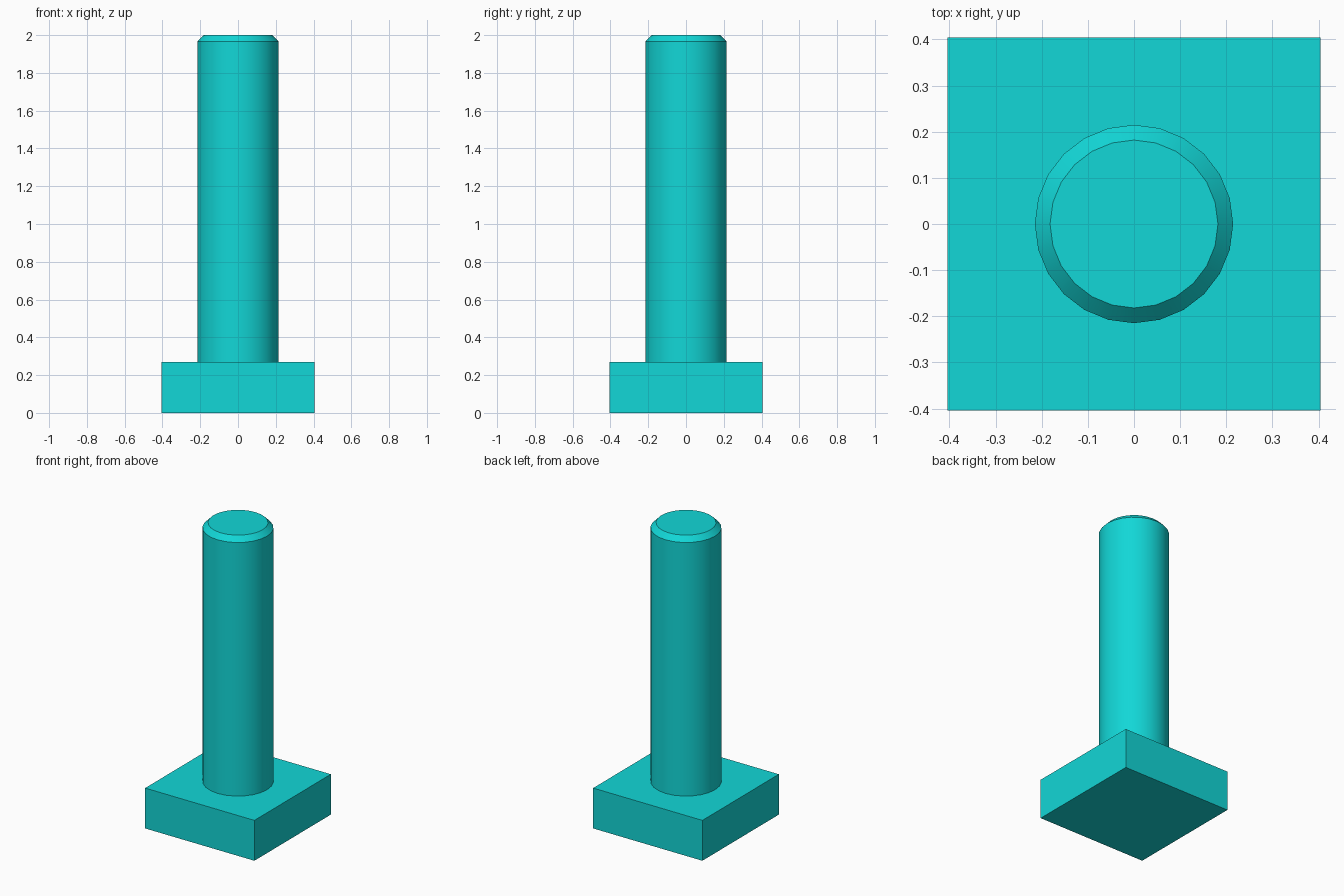
import bpy
import math

cube = bpy.data.objects.get("Cube")
if cube:
    bpy.data.objects.remove(cube, do_unlink=True)

SIDES = 24
RADIUS = 0.215

teal = bpy.data.materials.new("teal")
teal.use_nodes = True
colour = (0.006, 0.68, 0.68, 1)
teal.diffuse_color = colour
teal.node_tree.nodes["Principled BSDF"].inputs["Base Color"].default_value = colour


def finish(name, smooth=True):
    obj = bpy.context.object
    obj.name = name
    obj.data.materials.append(teal)
    if smooth:
        bpy.ops.object.shade_smooth_by_angle(angle=math.radians(30))
    return obj


def round_section(name, bottom, top, top_radius=RADIUS, cap="NGON"):
    bpy.ops.mesh.primitive_cone_add(
        vertices=SIDES, radius1=RADIUS, radius2=top_radius, depth=top - bottom,
        end_fill_type=cap, location=(0, 0, (bottom + top) / 2))
    return finish(name)


# Square head
bpy.ops.mesh.primitive_cube_add(size=1, location=(0, 0, 0.135))
head = bpy.context.object
head.scale = (0.808, 0.808, 0.27)
bpy.ops.object.transform_apply(location=False, rotation=False, scale=True)
finish("square_head", smooth=False)

# Plain shank and the long upper section
round_section("plain_shank", 0.27, 0.7)
round_section("upper_shaft", 0.7, 1.966)

# Chamfered end
round_section("chamfered_tip", 1.966, 2.0, top_radius=0.182)
